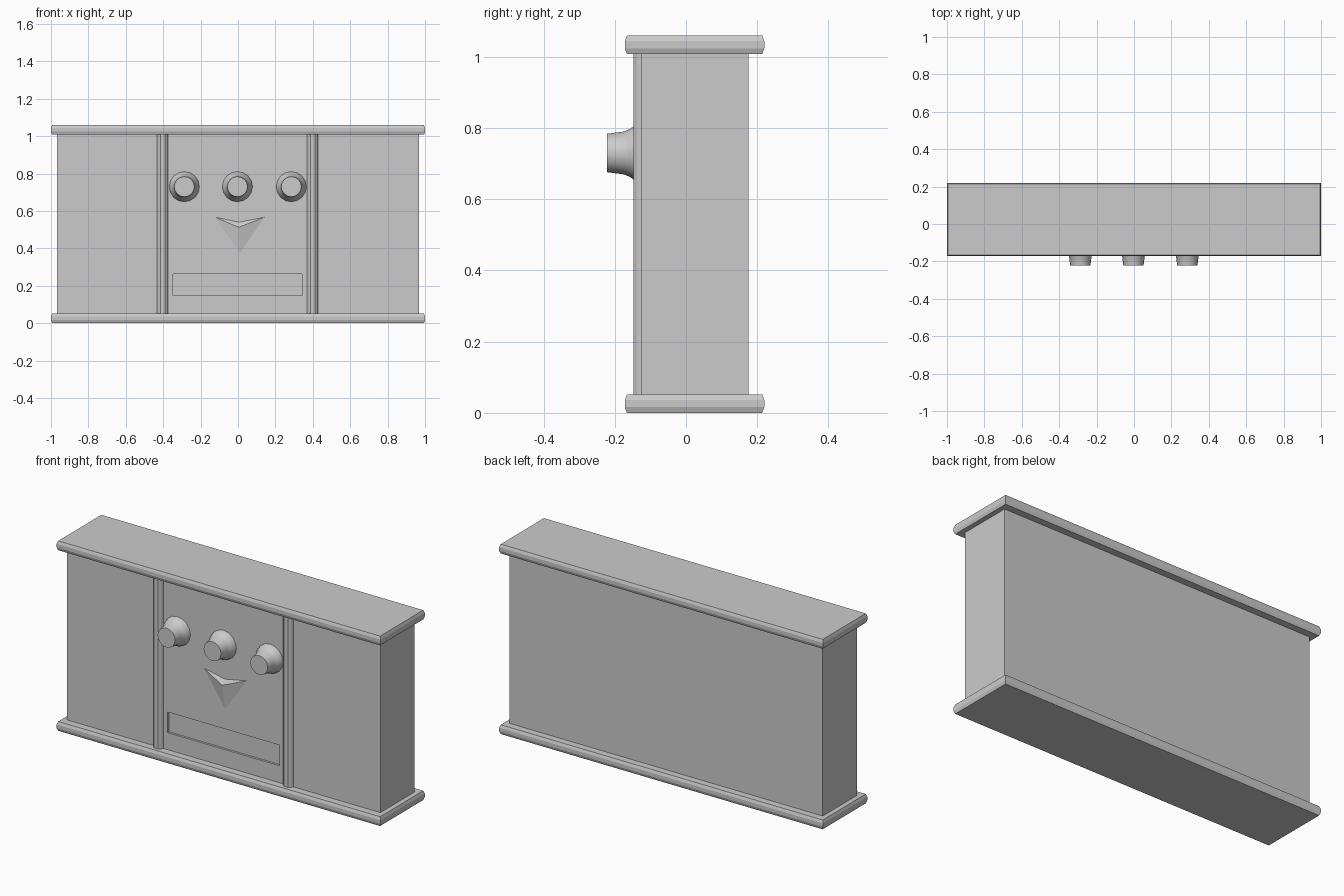
import bpy, bmesh, math
from mathutils import Vector

default = bpy.data.objects.get("Cube")
if default:
    bpy.data.objects.remove(default, do_unlink=True)

grey = bpy.data.materials.new("plain grey")
grey.use_nodes = True
grey.diffuse_color = (0.6, 0.6, 0.6, 1)
grey.node_tree.nodes["Principled BSDF"].inputs["Base Color"].default_value = (0.6, 0.6, 0.6, 1)

WALL = -0.125   # front wall of the cabinet
BACK = 0.175


def finish(name, bm):
    bmesh.ops.recalc_face_normals(bm, faces=bm.faces)
    mesh = bpy.data.meshes.new(name)
    bm.to_mesh(mesh)
    bm.free()
    mesh.materials.append(grey)
    obj = bpy.data.objects.new(name, mesh)
    bpy.context.collection.objects.link(obj)
    return obj


def loft(name, rings):
    """Join equal-length rings of points and cap both ends."""
    bm = bmesh.new()
    rows = [[bm.verts.new(p) for p in ring] for ring in rings]
    for a, b in zip(rows, rows[1:]):
        for i in range(len(a)):
            j = (i + 1) % len(a)
            bm.faces.new((a[i], a[j], b[j], b[i]))
    bm.faces.new(rows[0])
    bm.faces.new(rows[-1])
    return finish(name, bm)


def rect(x0, x1, y0, y1, z):
    return [(x0, y0, z), (x1, y0, z), (x1, y1, z), (x0, y1, z)]


def box(name, x0, x1, y0, y1, z0, z1):
    return loft(name, [rect(x0, x1, y0, y1, z) for z in (z0, z1)])


# Cabinet with a shallow recessed mouth panel
body = box("cabinet_body", -0.967, 0.967, WALL, BACK, 0.04, 1.02)
cutter = box("mouth_cutter", -0.347, 0.343, WALL - 0.05, WALL + 0.012, 0.147, 0.262)
cutter.hide_render = True
cut = body.modifiers.new("mouth_recess", "BOOLEAN")
cut.operation = "DIFFERENCE"
cut.solver = "EXACT"
cut.object = cutter
bpy.context.view_layer.objects.active = body
bpy.ops.object.modifier_apply(modifier=cut.name)
bpy.data.objects.remove(cutter, do_unlink=True)

# Base and top slabs with a slightly pointed rim
for name, z in (("base_slab", 0.0), ("top_slab", 1.008)):
    loft(name, [rect(-1 + d, 1 - d, -0.172 + d, 0.22 - d, z + h)
                for d, h in ((0.006, 0), (0, 0.016), (0, 0.036), (0.006, 0.052))])

# Faceted half-round strips on the front
profile = [(-0.03, 0.01), (-0.03, 0), (-0.024, -0.012), (-0.012, -0.022),
           (0.012, -0.022), (0.024, -0.012), (0.03, 0), (0.03, 0.01)]
for name, x in (("right_strip", -0.403), ("left_strip", 0.399)):
    loft(name, [[(x + px, WALL + py, z) for px, py in profile] for z in (0.04, 1.02)])

# Flared round knobs
flare = [(-0.12, 0.082), (-0.145, 0.076), (-0.158, 0.067), (-0.175, 0.06), (-0.222, 0.054)]
SIDES = 16
for name, x in (("right_knob", -0.287), ("middle_knob", -0.003), ("left_knob", 0.285)):
    knob = loft(name, [[(x + r * math.cos(i * math.tau / SIDES), y,
                         0.73 + r * math.sin(i * math.tau / SIDES))
                        for i in range(SIDES)] for y, r in flare])
    bpy.ops.object.select_all(action="DESELECT")
    knob.select_set(True)
    bpy.context.view_layer.objects.active = knob
    bpy.ops.object.shade_smooth_by_angle(angle=math.radians(40))

# Pointed nose with a notched upper edge
bm = bmesh.new()
left, right, tip, notch, ridge = [bm.verts.new(Vector(p)) for p in (
    (0.142, WALL, 0.567), (-0.122, WALL, 0.567), (0.01, WALL, 0.374),
    (0.005, WALL, 0.54), (0.003, WALL - 0.02, 0.513))]
for face in ((right, notch, ridge), (notch, left, ridge), (left, tip, ridge),
             (tip, right, ridge), (right, tip, left, notch)):
    bm.faces.new(face)
finish("nose", bm)
